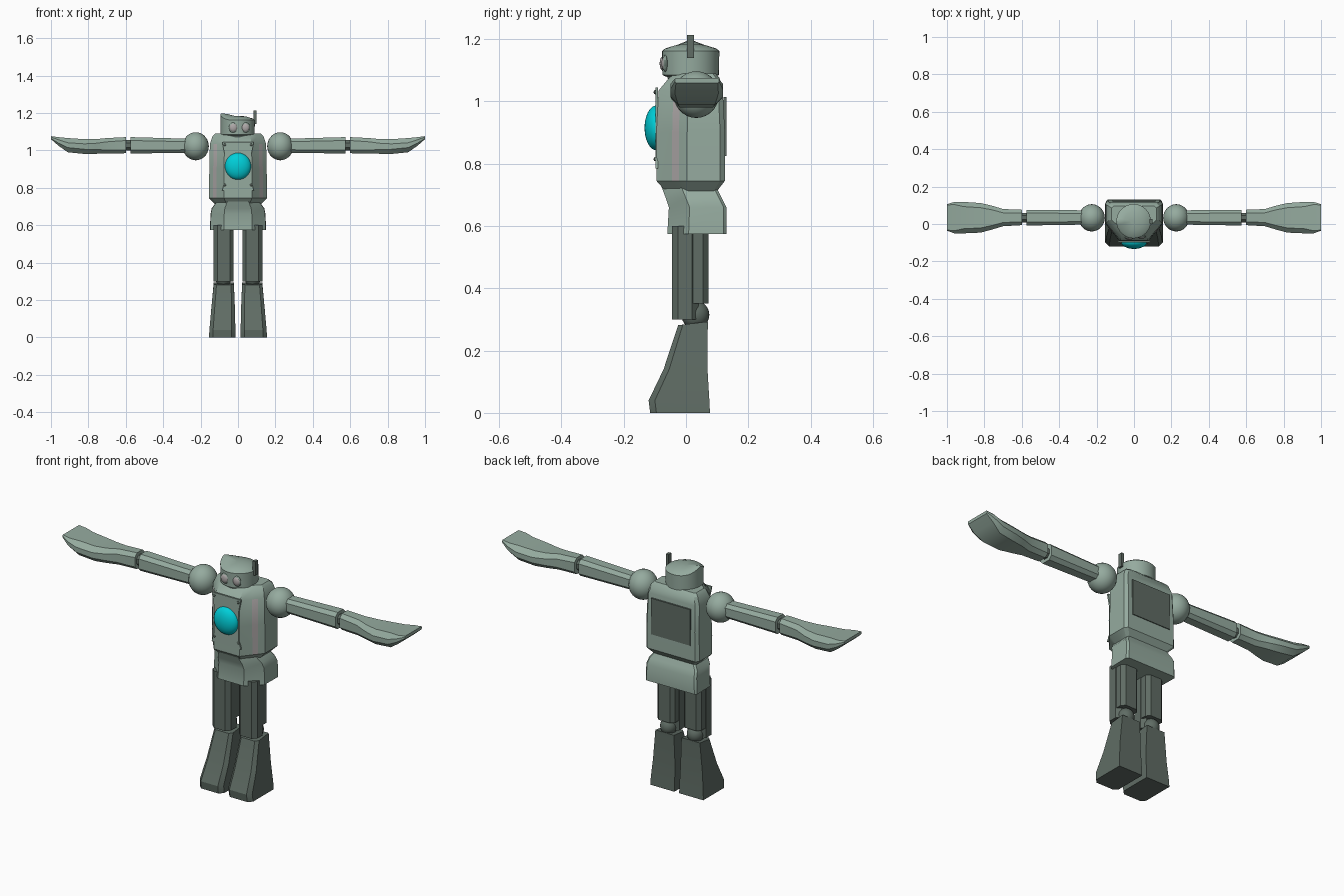
import bpy, bmesh, math
from mathutils import Vector, Matrix

if "Cube" in bpy.data.objects:
    bpy.data.objects.remove(bpy.data.objects["Cube"])


def material(name, rgb):
    m = bpy.data.materials.new(name)
    m.diffuse_color = (*rgb, 1)
    m.use_nodes = True
    m.node_tree.nodes["Principled BSDF"].inputs["Base Color"].default_value = m.diffuse_color
    return m


GREEN = material("pale_green", (0.30, 0.405, 0.345))
DARK = material("dark_green", (0.115, 0.15, 0.128))
CYAN = material("cyan", (0.0, 0.62, 0.69))
GREY = material("warm_grey", (0.42, 0.39, 0.39))


def finish(name, bm, mats, angle=30):
    bmesh.ops.recalc_face_normals(bm, faces=bm.faces)
    me = bpy.data.meshes.new(name)
    bm.to_mesh(me)
    bm.free()
    ob = bpy.data.objects.new(name, me)
    bpy.context.collection.objects.link(ob)
    for m in mats:
        me.materials.append(m)
    bpy.ops.object.select_all(action='DESELECT')
    ob.select_set(True)
    bpy.context.view_layer.objects.active = ob
    bpy.ops.object.shade_smooth_by_angle(angle=math.radians(angle))
    return ob


def loft(name, rings, mats, rule=None, angle=30):
    """Skin a stack of equal closed rings and cap both ends."""
    bm = bmesh.new()
    vs = [[bm.verts.new(p) for p in r] for r in rings]
    n = len(rings[0])
    for a, b in zip(vs, vs[1:]):
        for i in range(n):
            j = (i + 1) % n
            f = bm.faces.new((a[i], a[j], b[j], b[i]))
            if rule:
                f.material_index = rule(f.calc_center_median())
    bm.faces.new(vs[0])
    bm.faces.new(vs[-1])
    return finish(name, bm, mats, angle)


def ball(name, c, r, mat, seg=24, rows=14):
    bm = bmesh.new()
    m = Matrix.Translation(c) @ Matrix.Diagonal((*r, 1))
    bmesh.ops.create_uvsphere(bm, u_segments=seg, v_segments=rows, radius=1, matrix=m)
    return finish(name, bm, [mat], 40)


def box(name, lo, hi, mat):
    bm = bmesh.new()
    lo, hi = Vector(lo), Vector(hi)
    m = Matrix.Translation((lo + hi) / 2) @ Matrix.Diagonal((*(hi - lo), 1))
    bmesh.ops.create_cube(bm, size=1, matrix=m)
    return finish(name, bm, [mat])


def chamfered(a0, a1, b0, b1, c):
    """Rectangle with cut corners as 2D points."""
    return [(a0 + c, b0), (a1 - c, b0), (a1, b0 + c), (a1, b1 - c),
            (a1 - c, b1), (a0 + c, b1), (a0, b1 - c), (a0, b0 + c)]


def body_ring(half, z, sx, y0, y1):
    """Mirror a half outline (x, 0..1 depth) and fit it between y0 and y1."""
    right = [(x * sx, y0 + t * (y1 - y0), z) for x, t in half]
    return right + [(-x, y, z) for x, y, z in reversed(right)]


# torso, with a stripe on each front chamfer
half = [(0.075, 0), (0.115, 0.23), (0.134, 0.33), (0.155, 0.45), (0.155, 0.93), (0.14, 1)]
loft("torso", [body_ring(half, *r) for r in (
    (0.70, 0.72, -0.055, 0.09), (0.745, 1, -0.095, 0.125),
    (0.90, 0.99, -0.095, 0.125), (1.035, 0.97, -0.088, 0.118),
    (1.075, 0.88, -0.055, 0.108), (1.09, 0.78, -0.035, 0.095))], [GREEN, GREY],
    lambda c: int(0.745 < c.z < 1.035 and 0.11 < abs(c.x) < 0.132 and c.y < 0))

# pelvis
hip = [(0.075, 0), (0.148, 0.36), (0.15, 0.95), (0.14, 1)]
loft("pelvis", [body_ring(hip, *r) for r in (
    (0.575, 1, -0.06, 0.13), (0.66, 0.98, -0.055, 0.13),
    (0.69, 0.94, -0.065, 0.115), (0.73, 0.74, -0.08, 0.095))], [GREEN])

# chest plate, rivets, chest dome and back hatch
loft("chest_plate", [[(x, y, z) for x, z in (
    (-0.085, 0.785), (0.085, 0.785), (0.072, 0.83), (0.072, 0.98), (0.085, 1.045), (-0.085, 1.045),
    (-0.072, 0.98), (-0.072, 0.83))] for y in (-0.0985, -0.09)], [GREEN])
for s in (-1, 1):
    for z in (0.815, 1.03):
        ball("rivet", (s * 0.07, -0.099, z), (0.007, 0.005, 0.007), DARK, 10, 6)
ball("chest_dome", (0, -0.095, 0.915), (0.07, 0.038, 0.072), CYAN, 32, 18)
box("back_hatch", (-0.115, 0.121, 0.825), (0.115, 0.1295, 1.015), DARK)

# head: turned drum with a raised crest on one side
bm = bmesh.new()
prof = [(0.07, 1.06), (0.075, 1.078), (0.091, 1.085), (0.092, 1.162), (0.082, 1.17),
        (0.05, 1.18), (0.02, 1.185)]
rows = []
for r, z in prof:
    row = []
    for i in range(32):
        a = 2 * math.pi * i / 32
        x, y = r * math.cos(a), r * math.sin(a)
        lift = 0.45 * max(0, -x - 0.02) * max(0, 1 - abs(y) / 0.09) if z > 1.15 else 0
        row.append(bm.verts.new((x - 0.002, y + 0.015, z + lift)))
    rows.append(row)
for a, b in zip(rows, rows[1:]):
    for i in range(32):
        bm.faces.new((a[i], a[i - 1], b[i - 1], b[i]))
bm.faces.new(rows[0])
bm.faces.new(rows[-1])
finish("head", bm, [GREEN], 35)
for x in (-0.025, 0.04):
    y = 0.015 - math.sqrt(0.091 ** 2 - x * x)
    ball("eye_socket", (x, y, 1.122), (0.025, 0.008, 0.027), GREEN)
    ball("eye", (x, y - 0.003, 1.122), (0.02, 0.009, 0.022), GREY)
box("antenna", (0.083, 0.003, 1.14), (0.099, 0.026, 1.214), DARK)

for s, side in ((-1, "left"), (1, "right")):
    # arm: shoulder, upper arm, wrist joint and flared hand
    ball(side + "_shoulder", (s * 0.226, 0.033, 1.022), (0.07, 0.073, 0.075), GREEN)

    def along(stations):
        return [[(s * x, y, z) for y, z in chamfered(y0, y1, z0, z1, c)]
                for x, y0, y1, z0, z1, c in stations]

    loft(side + "_upper_arm", along([
        (0.25, -0.003, 0.073, 0.988, 1.062, 0.016),
        (0.575, -0.008, 0.076, 0.983, 1.071, 0.018)]), [GREEN])
    loft(side + "_elbow_joint", along([
        (0.56, 0.008, 0.06, 1.0, 1.055, 0.015), (0.61, 0.008, 0.06, 1.0, 1.055, 0.015)]), [DARK])
    loft(side + "_forearm", along([
        (0.598, -0.006, 0.076, 0.985, 1.071, 0.018),
        (0.70, -0.012, 0.08, 0.983, 1.066, 0.02),
        (0.76, -0.03, 0.098, 0.982, 1.06, 0.022),
        (0.82, -0.046, 0.112, 0.981, 1.06, 0.025),
        (0.91, -0.05, 0.118, 0.99, 1.066, 0.025),
        (0.96, -0.05, 0.118, 1.025, 1.071, 0.014),
        (1.0, -0.036, 0.106, 1.06, 1.076, 0.004)]), [GREEN])

    # leg: thigh with a shorter back half, knee ball, flared shin and foot
    def prism(x0, x1, y0, y1, z0, z1, c):
        return [[(s * x, y, z) for x, y in chamfered(x0, x1, y0, y1, c)] for z in (z0, z1)]

    loft(side + "_thigh_front", prism(0.024, 0.13, -0.045, 0.04, 0.30, 0.60, 0.02), [DARK])
    loft(side + "_thigh_back", prism(0.026, 0.128, 0.0, 0.072, 0.352, 0.60, 0.018), [DARK])
    ball(side + "_knee", (s * 0.078, 0.03, 0.315), (0.042, 0.045, 0.045), DARK)
    rings = []
    for z, x0, x1, y0, y1, c in ((0, 0.014, 0.155, -0.115, 0.077, 0.02),
                                 (0.04, 0.014, 0.153, -0.12, 0.075, 0.02),
                                 (0.14, 0.016, 0.144, -0.072, 0.069, 0.018),
                                 (0.287, 0.022, 0.13, -0.025, 0.07, 0.015)):
        tilt = 0.12 if z > 0.2 else 0
        rings.append([(s * x, y, z + tilt * (y - 0.02)) for x, y in (
            (x0 + c, y0), (x1 - c, y0), (x1, y0 + c), (x1, y1), (x0, y1), (x0, y0 + c))])
    loft(side + "_shin_and_foot", rings, [DARK])
